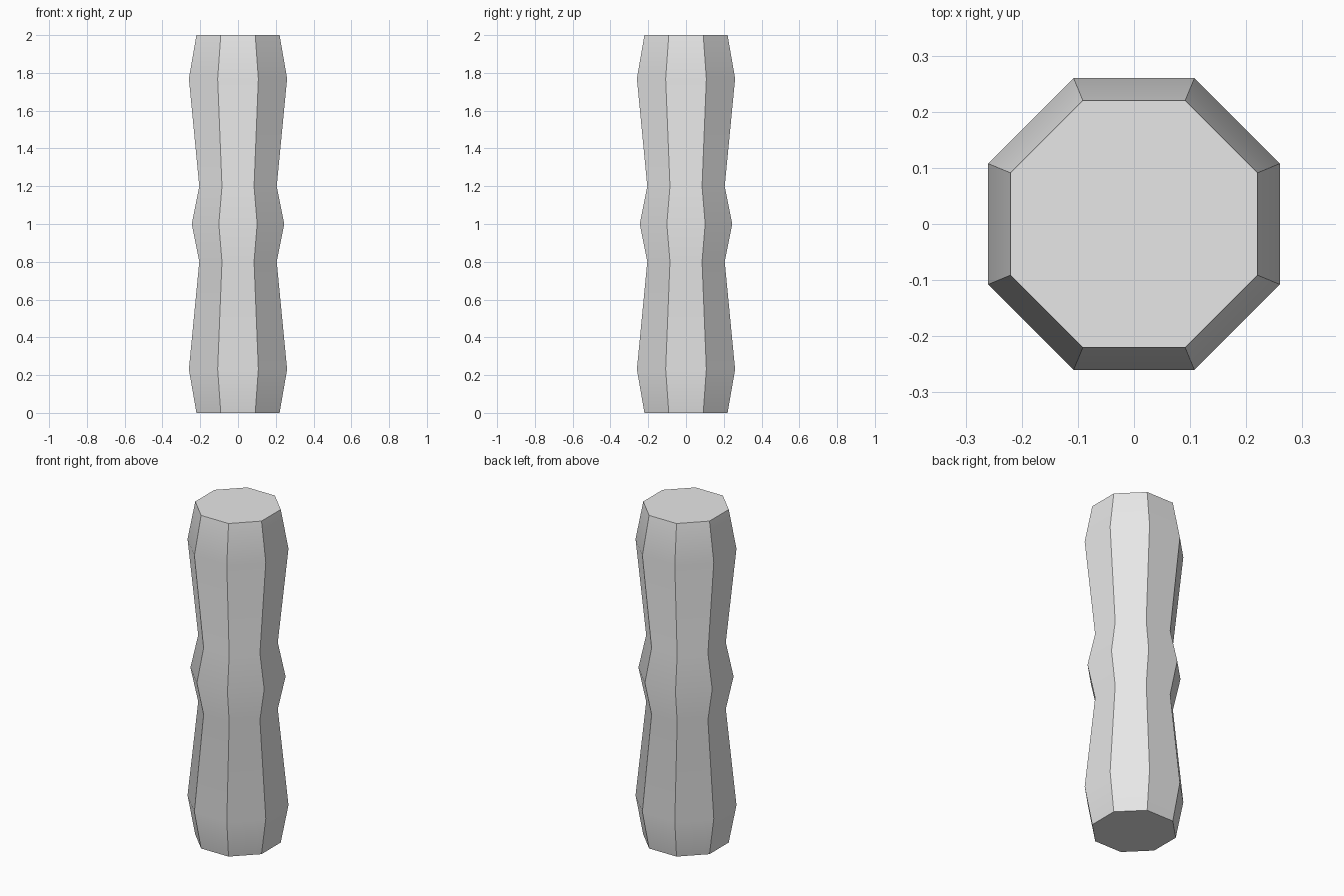
import bpy, bmesh, math

if "Cube" in bpy.data.objects:
    bpy.data.objects.remove(bpy.data.objects["Cube"])

SIDES = 8
# (height, distance from the axis to each flat side)
PROFILE = [(0, 0.22), (0.23, 0.26), (0.8, 0.205), (1.0, 0.245),
           (1.2, 0.205), (1.77, 0.26), (2.0, 0.22)]

grey = bpy.data.materials.new("light_grey")
grey.diffuse_color = (0.8, 0.8, 0.8, 1)
grey.use_nodes = True
grey.node_tree.nodes["Principled BSDF"].inputs["Base Color"].default_value = grey.diffuse_color

# Octagonal grip: one ring per profile point
bm = bmesh.new()
rings = []
for z, flat in PROFILE:
    r = flat / math.cos(math.pi / SIDES)
    angles = [(i + 0.5) * math.tau / SIDES for i in range(SIDES)]
    rings.append([bm.verts.new((r * math.cos(a), r * math.sin(a), z)) for a in angles])

# Side panels
for low, high in zip(rings, rings[1:]):
    for i in range(SIDES):
        j = (i + 1) % SIDES
        bm.faces.new((low[i], low[j], high[j], high[i]))

# End caps
bm.faces.new(rings[0][::-1])
bm.faces.new(rings[-1])

mesh = bpy.data.meshes.new("grip")
bm.to_mesh(mesh)
bm.free()
mesh.materials.append(grey)
grip = bpy.data.objects.new("grip", mesh)
bpy.context.collection.objects.link(grip)

# Smooth along the length, sharp between the eight sides
bpy.context.view_layer.objects.active = grip
grip.select_set(True)
bpy.ops.object.shade_smooth_by_angle(angle=math.radians(30))
